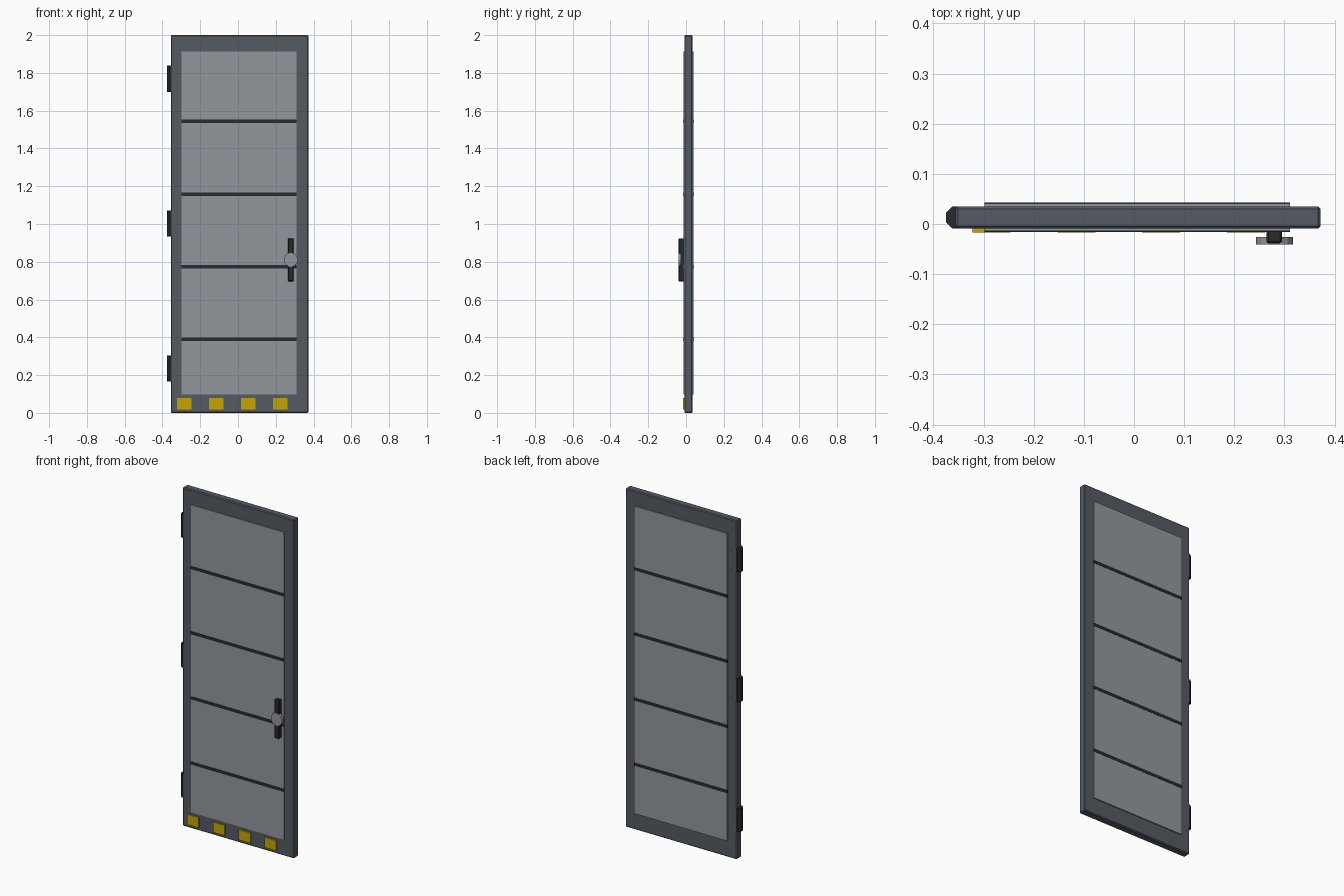
import bpy
from math import pi

if "Cube" in bpy.data.objects:
    bpy.data.objects.remove(bpy.data.objects["Cube"])


def material(name, rgb):
    m = bpy.data.materials.new(name)
    m.diffuse_color = (*rgb, 1)
    m.use_nodes = True
    m.node_tree.nodes["Principled BSDF"].inputs["Base Color"].default_value = m.diffuse_color
    return m


STEEL = material("dark_steel", (0.09, 0.105, 0.125))
PANEL = material("panel_grey", (0.29, 0.31, 0.34))
BLACK = material("black_metal", (0.02, 0.023, 0.027))
YELLOW = material("warning_yellow", (0.55, 0.38, 0.0))


def finish(name, mat, bevel):
    ob = bpy.context.object
    ob.name = name
    ob.data.materials.append(mat)
    if bevel:
        mod = ob.modifiers.new("chamfer", 'BEVEL')
        mod.width = bevel
        mod.segments = 1
        mod.limit_method = 'ANGLE'
        mod.angle_limit = pi / 3
    return ob


def box(name, x, y, z, mat, bevel=0):
    """Box from (min, max) extents on each axis."""
    ext = (x, y, z)
    bpy.ops.mesh.primitive_cube_add(size=1, location=[(a + b) / 2 for a, b in ext])
    bpy.context.object.scale = [b - a for a, b in ext]
    bpy.ops.object.transform_apply(location=False, rotation=False, scale=True)
    return finish(name, mat, bevel)


def cylinder(name, sides, radius, depth, loc, rot, mat, bevel=0):
    bpy.ops.mesh.primitive_cylinder_add(vertices=sides, radius=radius, depth=depth,
                                        location=loc, rotation=rot)
    return finish(name, mat, bevel)


# Door slab and the raised panel showing on both faces
box("door_frame", (-0.356, 0.372), (-0.009, 0.035), (0, 2), STEEL, 0.005)
box("door_panel", (-0.298, 0.311), (-0.014, 0.041), (0.097, 1.913), PANEL)

# Horizontal seams, visible front and back
for i in range(4):
    z = 0.389 + i * 0.3847
    box(f"seam_{i + 1}", (-0.298, 0.311), (-0.0155, 0.0425), (z - 0.009, z + 0.009), BLACK)

# Eight-sided hinge barrels on the left edge
for i in range(3):
    cylinder(f"hinge_{i + 1}", 8, 0.0238, 0.138, (-0.353, 0.013, 0.235 + i * 0.767),
             (0, 0, pi / 8), BLACK)

# Handle bar with a round lock disc
box("handle_bar", (0.264, 0.295), (-0.039, -0.01), (0.696, 0.924), BLACK, 0.004)
cylinder("lock_disc", 16, 0.037, 0.015, (0.28, -0.0335, 0.81), (pi / 2, 0, 0), PANEL)

# Warning blocks along the bottom rail
for i in range(4):
    x = -0.284 + i * 0.169
    box(f"warning_block_{i + 1}", (x - 0.038, x + 0.038), (-0.0165, -0.005),
        (0.019, 0.08), YELLOW)
